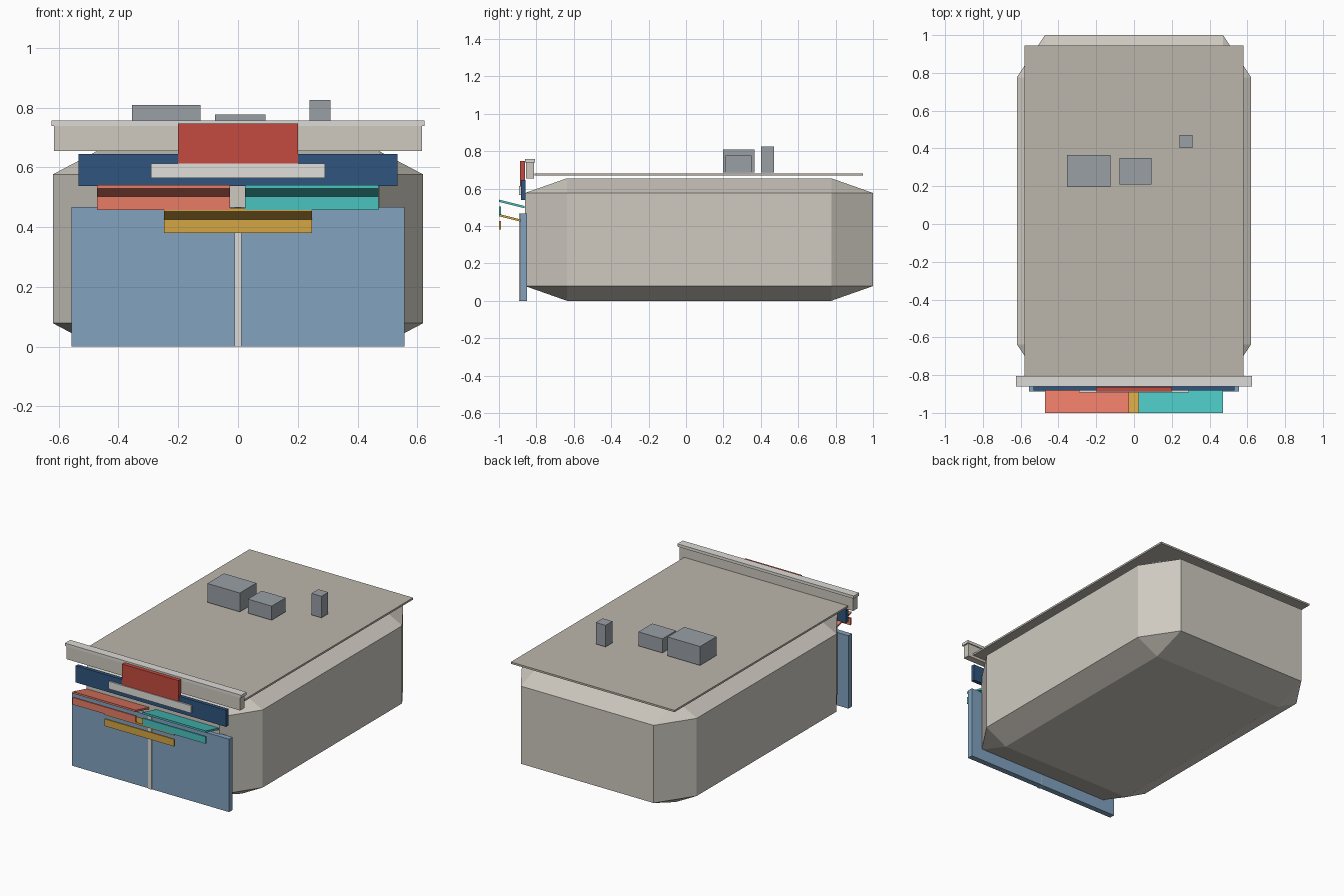
import bpy
import bmesh

if "Cube" in bpy.data.objects:
    bpy.data.objects.remove(bpy.data.objects["Cube"])

mats = {}


def paint(obj, name, rgb):
    if name not in mats:
        m = bpy.data.materials.new(name)
        m.diffuse_color = (*rgb, 1)
        m.use_nodes = True
        m.node_tree.nodes["Principled BSDF"].inputs["Base Color"].default_value = m.diffuse_color
        mats[name] = m
    obj.data.materials.append(mats[name])


def finish(name, bm, color):
    bmesh.ops.recalc_face_normals(bm, faces=bm.faces)
    me = bpy.data.meshes.new(name)
    bm.to_mesh(me)
    bm.free()
    obj = bpy.data.objects.new(name, me)
    bpy.context.collection.objects.link(obj)
    paint(obj, *color)
    return obj


def box(name, x, y, z, color, bevel=0):
    """Box from (min, max) ranges; bevel is a fraction of each side."""
    bm = bmesh.new()
    bmesh.ops.create_cube(bm, size=1)
    if bevel:
        bmesh.ops.bevel(bm, geom=bm.edges[:], offset=bevel, segments=1,
                        profile=0.5, affect='EDGES')
    for v in bm.verts:
        for i, (lo, hi) in enumerate((x, y, z)):
            v.co[i] = (lo + hi) / 2 + v.co[i] * (hi - lo)
    return finish(name, bm, color)


def slab(name, x, profile, color):
    """Extrude a (y, z) profile along x."""
    bm = bmesh.new()
    f = bm.faces.new([bm.verts.new((x[0], y, z)) for y, z in profile])
    ext = bmesh.ops.extrude_face_region(bm, geom=[f])
    for v in ext['geom']:
        if isinstance(v, bmesh.types.BMVert):
            v.co.x = x[1]
    return finish(name, bm, color)


STONE = ("stone", (0.62, 0.59, 0.53))
ROOF = ("roof", (0.50, 0.47, 0.41))
TRIM = ("trim", (0.72, 0.70, 0.66))
GLASS = ("glass", (0.22, 0.36, 0.52))
NAVY = ("navy", (0.03, 0.09, 0.21))
RED = ("red", (0.55, 0.07, 0.05))
WHITE = ("white", (0.75, 0.74, 0.70))
CORAL = ("coral", (0.80, 0.20, 0.13))
TEAL = ("teal", (0.07, 0.55, 0.53))
AMBER = ("amber", (0.66, 0.38, 0.06))
METAL = ("metal", (0.32, 0.35, 0.38))

# Main building volume and roof
box("building_body", (-0.62, 0.62), (-0.86, 1.0), (0, 0.655), STONE, bevel=0.12)
box("roof_slab", (-0.58, 0.58), (-0.81, 0.945), (0.669, 0.681), ROOF)

# Parapet with cap
box("parapet", (-0.615, 0.615), (-0.856, -0.813), (0.655, 0.741), STONE)
box("parapet_cap", (-0.625, 0.625), (-0.86, -0.806), (0.739, 0.757), TRIM)

# Shopfront glazing and centre mullion
box("shop_window", (-0.557, 0.557), (-0.886, -0.85), (0, 0.467), GLASS)
box("window_mullion", (-0.012, 0.012), (-0.892, -0.85), (0, 0.466), TRIM)

# Sign boards
box("sign_band", (-0.533, 0.533), (-0.882, -0.858), (0.538, 0.645), NAVY)
box("sign_panel", (-0.292, 0.292), (-0.892, -0.875), (0.565, 0.613), WHITE)
box("sign_crest", (-0.2, 0.2), (-0.887, -0.862), (0.612, 0.747), RED)

# Tilted awnings with hanging valances
for label, x, top, back, color in (
        ("left", (-0.472, -0.026), 0.541, -0.863, CORAL),
        ("right", (0.024, 0.47), 0.541, -0.863, TEAL),
        ("centre", (-0.247, 0.247), 0.464, -0.88, AMBER)):
    drop = (back + 1.0) * 0.25
    slab(f"{label}_awning", x,
         [(-1.0, top), (back, top - drop),
          (back, top - drop - 0.012), (-1.0, top - 0.012)], color)
    box(f"{label}_valance", x, (-1.0, -0.99), (top - 0.083, top - 0.038), color)

# Rooftop equipment
box("roof_unit_large", (-0.355, -0.125), (0.197, 0.365), (0.687, 0.808), METAL)
box("roof_unit_small", (-0.077, 0.092), (0.21, 0.35), (0.687, 0.777), METAL)
box("roof_vent", (0.24, 0.31), (0.402, 0.471), (0.687, 0.825), METAL)
